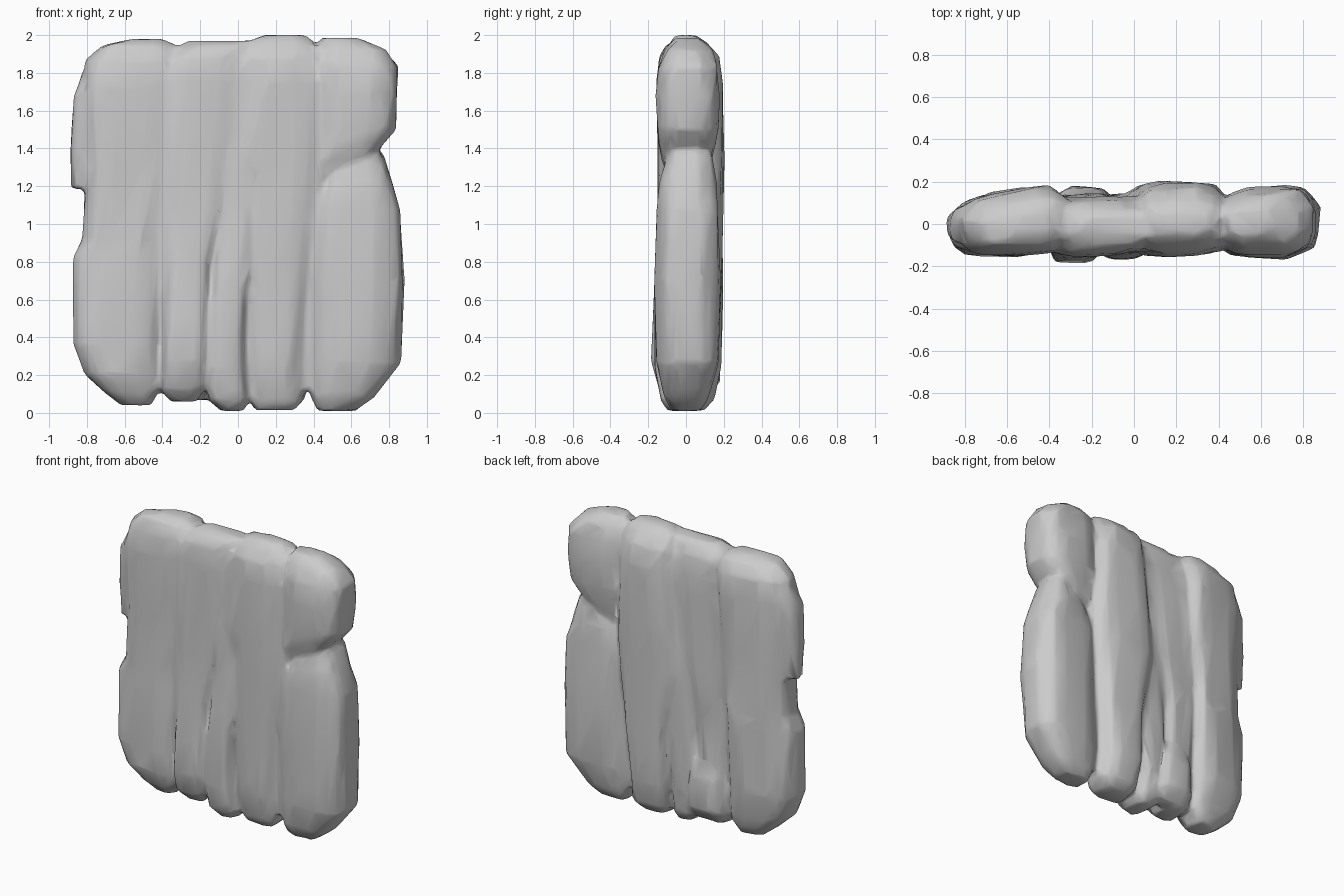
import bpy, bmesh, math, random

random.seed(4)
SIDES = 16
parts = []


def spow(v, p):
    return math.copysign(abs(v) ** p, v)


def column(name, rings, power=0.6, tilt=0.0, jitter=0.01):
    """Loft a weathered rock column; each ring is (z, x0, x1, y0, y1).
    tilt slopes the back face along x."""
    bm = bmesh.new()
    loops = []
    for i, (z, x0, x1, y0, y1) in enumerate(rings):
        loop = []
        end = i in (0, len(rings) - 1)
        for k in range(SIDES):
            a = 2 * math.pi * (k + 0.5) / SIDES
            j = random.uniform(-jitter, jitter)
            dx = ((x1 - x0) / 2 + j) * spow(math.cos(a), power)
            y = (y0 + y1) / 2 + ((y1 - y0) / 2 + j) * spow(math.sin(a), power)
            if math.sin(a) > 0:
                y += tilt * dx
            loop.append(bm.verts.new(((x0 + x1) / 2 + dx, y, z if end else z + j)))
        loops.append(loop)
    for lo, hi in zip(loops, loops[1:]):
        for k in range(SIDES):
            n = (k + 1) % SIDES
            bm.faces.new((lo[k], lo[n], hi[n], hi[k]))
    bm.faces.new(loops[0][::-1])
    bm.faces.new(loops[-1])
    bmesh.ops.recalc_face_normals(bm, faces=bm.faces)
    mesh = bpy.data.meshes.new(name)
    bm.to_mesh(mesh)
    bm.free()
    obj = bpy.data.objects.new(name, mesh)
    bpy.context.collection.objects.link(obj)
    parts.append(obj)


# Core slab that fills the grooves of the middle
column("rock_wall", [
    (0.12, -0.42, 0.45, -0.08, 0.08),
    (0.60, -0.46, 0.45, -0.10, 0.11),
    (1.00, -0.50, 0.46, -0.13, 0.13),
    (1.75, -0.50, 0.48, -0.135, 0.13),
    (1.88, -0.44, 0.45, -0.11, 0.10),
    (1.94, -0.38, 0.43, -0.08, 0.06)], 0.3)

# Left end column, narrowing at its waist, back face sloping to the edge
column("left_column", [
    (0.04, -0.62, -0.46, -0.07, 0.08),
    (0.11, -0.71, -0.42, -0.11, 0.11),
    (0.20, -0.81, -0.40, -0.14, 0.13),
    (0.36, -0.87, -0.40, -0.155, 0.145),
    (0.82, -0.87, -0.38, -0.15, 0.15),
    (0.92, -0.82, -0.38, -0.145, 0.16),
    (1.30, -0.81, -0.36, -0.145, 0.16),
    (1.72, -0.83, -0.33, -0.15, 0.165),
    (1.86, -0.81, -0.31, -0.135, 0.15),
    (1.94, -0.72, -0.33, -0.10, 0.11),
    (1.98, -0.56, -0.40, -0.05, 0.05)], 0.62, 0.18)

# Flake hanging on the left edge
column("left_flake", [
    (1.185, -0.88, -0.70, -0.07, 0.06),
    (1.40, -0.88, -0.68, -0.09, 0.08),
    (1.68, -0.875, -0.68, -0.09, 0.08),
    (1.80, -0.82, -0.68, -0.06, 0.06)], 0.75)

# Narrow columns across the middle
column("middle_left_column", [
    (0.06, -0.36, -0.22, -0.08, 0.06),
    (0.12, -0.41, -0.18, -0.14, 0.12),
    (0.28, -0.41, -0.16, -0.19, 0.14),
    (0.80, -0.41, -0.13, -0.165, 0.14),
    (1.10, -0.41, -0.06, -0.15, 0.14),
    (1.75, -0.41, 0.02, -0.15, 0.13),
    (1.88, -0.38, 0.06, -0.135, 0.11),
    (1.94, -0.33, 0.08, -0.10, 0.07),
    (1.97, -0.26, 0.08, -0.06, 0.03)])
column("middle_column", [
    (0.01, -0.09, 0.02, -0.09, 0.08),
    (0.07, -0.16, 0.06, -0.14, 0.12),
    (0.25, -0.18, 0.04, -0.175, 0.14),
    (0.65, -0.15, 0.06, -0.165, 0.15),
    (1.00, -0.13, 0.12, -0.15, 0.15),
    (1.40, -0.10, 0.10, -0.13, 0.13)])
column("middle_right_column", [
    (0.015, 0.09, 0.30, -0.07, 0.10),
    (0.07, 0.06, 0.35, -0.10, 0.15),
    (0.24, 0.05, 0.35, -0.13, 0.185),
    (0.60, 0.03, 0.38, -0.135, 0.195),
    (1.05, -0.04, 0.43, -0.145, 0.20),
    (1.35, -0.02, 0.45, -0.16, 0.20),
    (1.75, 0.02, 0.43, -0.155, 0.195),
    (1.88, 0.02, 0.42, -0.14, 0.17),
    (1.96, 0.05, 0.41, -0.09, 0.11),
    (2.00, 0.14, 0.36, -0.05, 0.05)])

# Wedge at the back foot, under the groove
column("back_foot", [
    (0.07, -0.36, -0.12, 0.02, 0.11),
    (0.16, -0.38, -0.10, 0.00, 0.175),
    (0.38, -0.37, -0.12, 0.00, 0.18),
    (0.50, -0.34, -0.16, 0.00, 0.13)], 0.7)

# Right end: tall lower boulder with a smaller one leaning on top
column("right_lower_boulder", [
    (0.01, 0.42, 0.62, -0.07, 0.08),
    (0.08, 0.39, 0.72, -0.11, 0.12),
    (0.26, 0.37, 0.86, -0.15, 0.165),
    (0.70, 0.38, 0.88, -0.165, 0.175),
    (1.08, 0.40, 0.87, -0.155, 0.17),
    (1.22, 0.44, 0.81, -0.135, 0.155),
    (1.36, 0.54, 0.77, -0.10, 0.13),
    (1.44, 0.58, 0.72, -0.05, 0.08)], 0.65, 0.06)
column("right_upper_boulder", [
    (1.20, 0.38, 0.58, -0.07, 0.08),
    (1.32, 0.38, 0.68, -0.12, 0.13),
    (1.42, 0.39, 0.77, -0.14, 0.155),
    (1.50, 0.39, 0.84, -0.15, 0.165),
    (1.68, 0.39, 0.85, -0.16, 0.18),
    (1.83, 0.39, 0.845, -0.15, 0.17),
    (1.92, 0.41, 0.78, -0.11, 0.13),
    (1.985, 0.44, 0.64, -0.05, 0.07)], 0.65, 0.06)

# Fuse everything into one worn rock slab
bpy.ops.object.select_all(action='DESELECT')
for p in parts:
    p.select_set(True)
wall = parts[0]
bpy.context.view_layer.objects.active = wall
bpy.ops.object.join()
fuse = wall.modifiers.new("fuse", 'REMESH')
fuse.mode = 'VOXEL'
fuse.voxel_size = 0.016
fuse.use_smooth_shade = True
worn = wall.modifiers.new("worn", 'SMOOTH')
worn.factor = 0.5
worn.iterations = 4
chisel = wall.modifiers.new("chisel", 'DECIMATE')
chisel.ratio = 0.05
